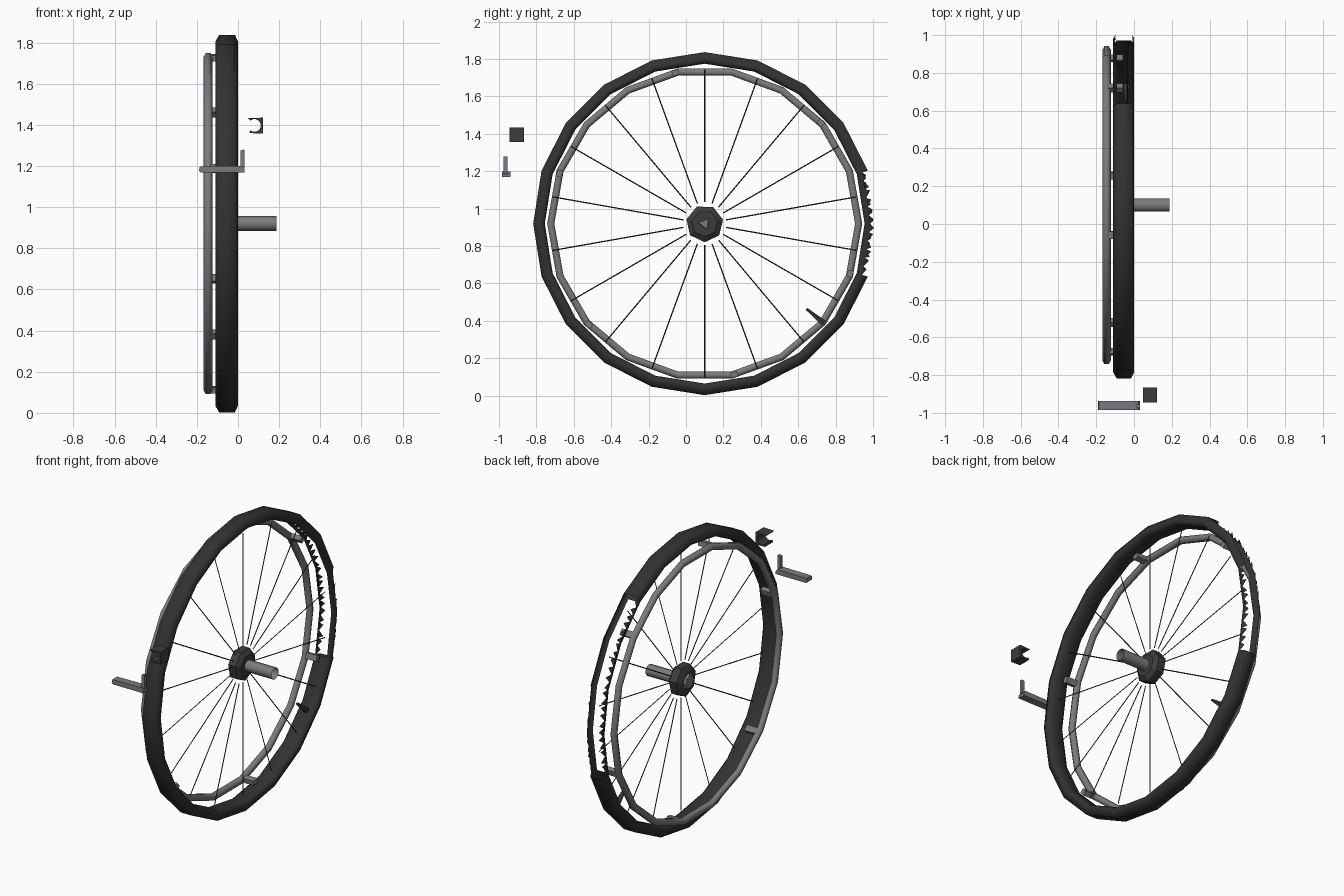
import bpy, bmesh, math, random
from mathutils import Vector

if "Cube" in bpy.data.objects:
    bpy.data.objects.remove(bpy.data.objects["Cube"])

random.seed(3)
CY, CZ = 0.1, 0.92          # wheel centre in y and z


def mat(name, v):
    m = bpy.data.materials.new(name)
    m.diffuse_color = (*v, 1)
    m.use_nodes = True
    m.node_tree.nodes["Principled BSDF"].inputs["Base Color"].default_value = m.diffuse_color
    return m


RUBBER = mat("black_rubber", (0.032, 0.032, 0.032))
DARK = mat("dark_metal", (0.045, 0.045, 0.047))
GREY = mat("grey_metal", (0.2, 0.195, 0.21))


def P(x, r, deg):
    a = math.radians(deg)
    return Vector((x, CY + r * math.cos(a), CZ + r * math.sin(a)))


def finish(name, bm, material, smooth=False):
    bmesh.ops.recalc_face_normals(bm, faces=bm.faces)
    for f in bm.faces:
        f.smooth = smooth
    me = bpy.data.meshes.new(name)
    bm.to_mesh(me)
    bm.free()
    me.materials.append(material)
    ob = bpy.data.objects.new(name, me)
    bpy.context.collection.objects.link(ob)
    return ob


def lathe(name, section, n, material, start=270, closed=True, skip=None, caps=False, smooth=False):
    """Spin an (x, radius) section about the wheel axle."""
    bm = bmesh.new()
    rings = [[bm.verts.new(P(x, r, start + 360 * i / n)) for x, r in section] for i in range(n)]
    m = len(section)
    for i in range(n):
        A, B = rings[i], rings[(i + 1) % n]
        for j in range(m if closed else m - 1):
            if skip and skip((start + 360 * (i + .5) / n) % 360, j):
                continue
            k = (j + 1) % m
            bm.faces.new((A[j], A[k], B[k], B[j]))
    if caps:
        bm.faces.new([r[0] for r in rings])
        bm.faces.new([r[-1] for r in rings])
    return finish(name, bm, material, smooth)


def rod(name, a, b, r1, r2, n, material):
    d = b - a
    bm = bmesh.new()
    bmesh.ops.create_cone(bm, cap_ends=True, segments=n, radius1=r1, radius2=r2, depth=d.length)
    bm.transform(d.to_track_quat('Z', 'Y').to_matrix().to_4x4())
    bmesh.ops.translate(bm, vec=(a + b) / 2, verts=bm.verts)
    return finish(name, bm, material)


def prism(name, outline, y0, y1, material):
    """Extrude an (x, z) outline along y."""
    bm = bmesh.new()
    f = bm.faces.new([bm.verts.new((x, y0, z)) for x, z in outline])
    g = bmesh.ops.extrude_face_region(bm, geom=[f])
    bmesh.ops.translate(bm, vec=(0, y1 - y0, 0),
                        verts=[v for v in g['geom'] if isinstance(v, bmesh.types.BMVert)])
    return finish(name, bm, material)


# Tyre: the tread and inner band are torn away on the rear, leaving side walls
tyre = [(-.11, .885), (-.092, .917), (-.015, .917), (0, .885),
        (0, .868), (-.02, .855), (-.09, .855), (-.11, .868)]


def torn(deg, j):
    if 18 < deg < 50:                    # upper part keeps its right shoulder
        return j in (0, 1, 5)
    return (deg < 18 or deg > 340) and j in (0, 1, 2, 5)


lathe("tyre", tyre, 20, RUBBER, skip=torn, smooth=True)

# Ragged edge of the torn side walls
bm = bmesh.new()
for x, dx in ((-.11, .015), (0, -.012)):
    for k in range(24):
        a = -18 + 3 * k
        # follow the straight edges of the 20-sided tyre
        rr = [.885 * math.cos(math.radians(9)) / math.cos(math.radians((q % 18) - 9))
              for q in (a, a + 3)]
        tip = P(x + dx, .885 + random.uniform(.005, .02), a + random.uniform(.5, 2.5))
        bm.faces.new([bm.verts.new(P(x, rr[0], a)), bm.verts.new(P(x, rr[1], a + 3)), bm.verts.new(tip)])
finish("torn_tyre_edge", bm, RUBBER)

# Push rim and its six brackets
ring = [(-.145 + .022 * math.cos(math.tau * i / 6), .823 + .022 * math.sin(math.tau * i / 6)) for i in range(6)]
lathe("push_rim", ring, 18, GREY, start=280, smooth=True)
for i in range(6):
    a = -19 + 60 * i
    bm = bmesh.new()
    bmesh.ops.create_cube(bm, size=1)
    for v in bm.verts:
        x, t, r = v.co
        v.co = P(-.1 + x * .085, .822 + r * .03, a + t * 2.6)
    finish("rim_bracket", bm, GREY)

# Spokes and valve
for i in range(18):
    a = 90 + 20 * i
    rod("spoke", P(-.035, .115, a), P(-.035, .825, a), .0033, .0033, 4, DARK)
rod("valve_stem", P(-.04, .71, -40), P(-.04, .83, -40), .007, .018, 5, DARK)

# Hub, end cap and axle tube
lathe("hub", [(-.085, .065), (-.07, .1), (-.02, .1), (0, .07)], 7, DARK,
      start=115, closed=False, caps=True)
lathe("hub_cap", [(-.085, .05), (-.097, .04)], 8, GREY, closed=False, caps=True)
lathe("axle_tube", [(0, .036), (.187, .036)], 10, GREY, closed=False, smooth=True)
lathe("axle_tip", [(0, .036), (.006, .032)], 3, GREY, start=50, closed=False, caps=True)

# Brake lever: flat handle with an upright tab
prism("brake_handle", [(-.19, 1.178), (-.18, 1.168), (.032, 1.168), (.032, 1.185), (.02, 1.2), (-.185, 1.198)],
      -.985, -.937, GREY)
prism("brake_tab", [(.012, 1.19), (.032, 1.19), (.032, 1.28), (.012, 1.275)], -.975, -.955, GREY)

# Brake clamp: square block with a round bore, open on the left
arc = [(.08 + .031 * math.cos(math.radians(t)), 1.397 + .031 * math.sin(math.radians(t)))
       for t in range(-130, 131, 26)]
prism("brake_clamp", [(.048, 1.432), (.122, 1.435), (.122, 1.357), (.055, 1.36)] + arc,
      -.945, -.865, DARK)
